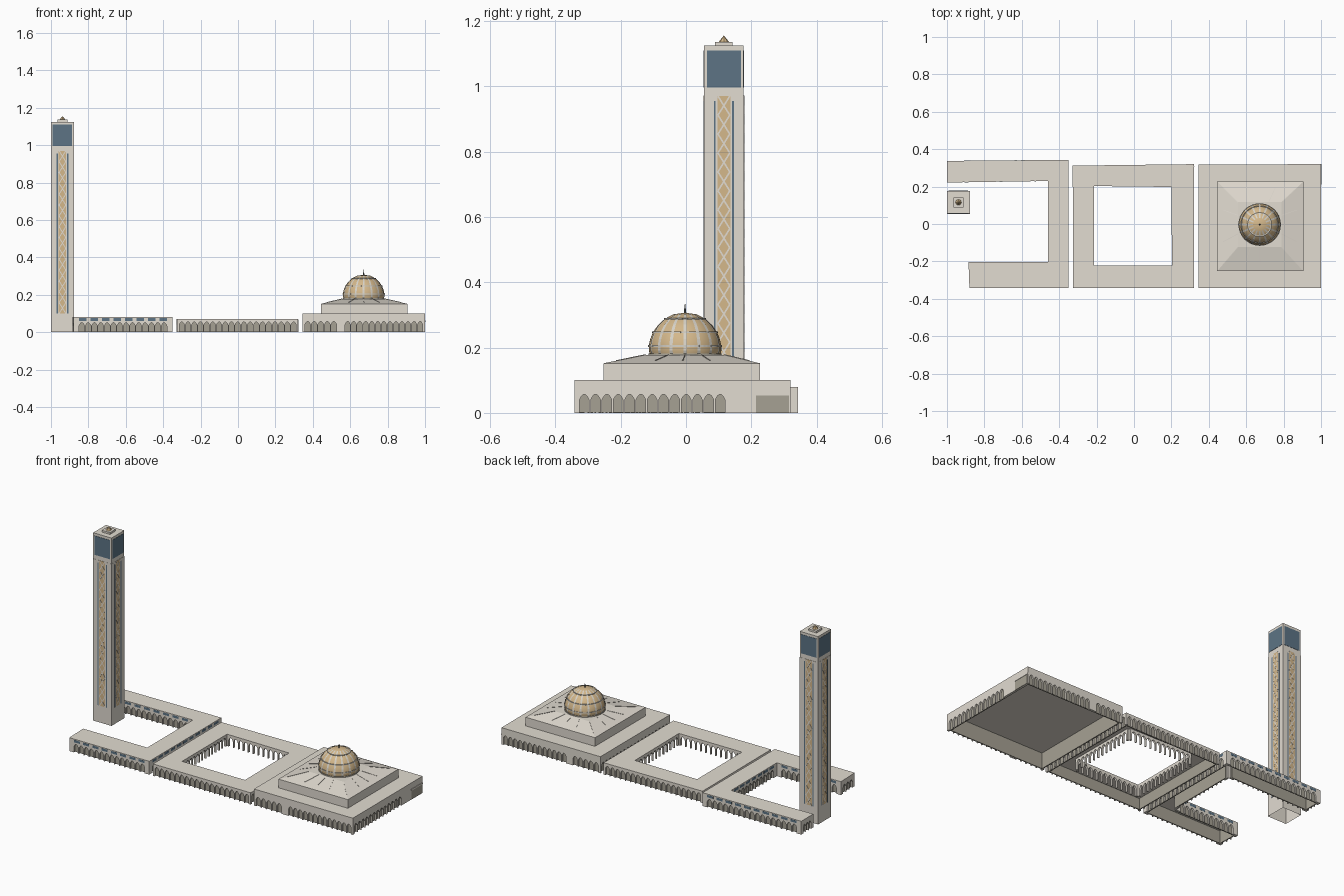
import bpy, bmesh, math
from mathutils import Vector, Matrix

cube = bpy.data.objects.get("Cube")
if cube:
    bpy.data.objects.remove(cube, do_unlink=True)


def material(name, rgb):
    m = bpy.data.materials.new(name)
    m.use_nodes = True
    m.diffuse_color = (*rgb, 1)
    m.node_tree.nodes["Principled BSDF"].inputs["Base Color"].default_value = (*rgb, 1)
    return m


STONE = material("pale stone", (0.76, 0.715, 0.64))
TAUPE = material("shaded taupe", (0.38, 0.355, 0.295))
BLUE = material("blue glass", (0.11, 0.175, 0.235))
GOLD = material("gold panel", (0.66, 0.48, 0.26))
DARK = material("dark metal", (0.13, 0.15, 0.16))
SILVER = material("pale rib", (0.68, 0.65, 0.58))


def finish(bm, name, mat, smooth=False):
    bmesh.ops.recalc_face_normals(bm, faces=bm.faces)
    mesh = bpy.data.meshes.new(name)
    bm.to_mesh(mesh)
    bm.free()
    mesh.materials.append(mat)
    for p in mesh.polygons:
        p.use_smooth = smooth
    ob = bpy.data.objects.new(name, mesh)
    bpy.context.collection.objects.link(ob)


def add_box(bm, lo, hi, frame=Matrix()):
    lo, hi = Vector(lo), Vector(hi)
    size = Matrix.Diagonal((*(hi - lo), 1))
    bmesh.ops.create_cube(bm, size=1, matrix=frame @ Matrix.Translation((lo + hi) / 2) @ size)


def add_bar(bm, a, b, w, frame=Matrix()):
    a, b = Vector(a), Vector(b)
    turn = (b - a).to_track_quat('Z', 'Y').to_matrix().to_4x4()
    size = Matrix.Diagonal((w, w, (b - a).length, 1))
    bmesh.ops.create_cube(bm, size=1, matrix=frame @ Matrix.Translation((a + b) / 2) @ turn @ size)


def add_prism(bm, pts, offset):
    face = bm.faces.new([bm.verts.new(p) for p in pts])
    out = bmesh.ops.extrude_face_region(bm, geom=[face], use_keep_orig=True)
    moved = [v for v in out["geom"] if isinstance(v, bmesh.types.BMVert)]
    bmesh.ops.translate(bm, verts=moved, vec=offset)


def slab(name, loops, z0, z1):
    bm = bmesh.new()
    for loop in loops:
        add_prism(bm, [(x, y, z0) for x, y in loop], (0, 0, z1 - z0))
    finish(bm, name, STONE)


def edge_frame(a, b):
    # local x runs along the edge, local y points into the building
    a, b = Vector((*a, 0)), Vector((*b, 0))
    d = (b - a).normalized()
    m = Matrix(((d.x, -d.y, 0, a.x), (d.y, d.x, 0, a.y), (0, 0, 1, 0), (0, 0, 0, 1)))
    return m, (b - a).length


PITCH = 0.034


def arcade(name, a, b, top, head, blind=True, groups=None, rise=0.017):
    # wall of pointed arches; groups are (start, end, bays), the rest stays solid
    frame, length = edge_frame(a, b)
    groups = groups or [(0.008, length - 0.008, max(1, round(length / PITCH)))]
    bm = bmesh.new()
    u = 0
    for start, end, bays in groups:
        add_box(bm, (u, 0, 0), (start, 0.012, top), frame)
        step = (end - start) / bays
        for i in range(bays):
            l, r = start + i * step, start + (i + 1) * step
            half, mid = step * 0.42, (l + r) / 2
            curve = []
            for k in range(9):
                t = k / 4 - 1
                curve.append((mid - half * t, head - rise * abs(t) ** 2))
            pts = [(l, 0), (l, top), (r, top), (r, 0), (mid + half, 0)]
            pts += curve + [(mid - half, 0)]
            add_prism(bm, [frame @ Vector((x, 0, z)) for x, z in pts],
                      frame.to_3x3() @ Vector((0, 0.012, 0)))
        u = end
    add_box(bm, (u, 0, 0), (length, 0.012, top), frame)
    finish(bm, name, STONE)
    if blind:
        bm = bmesh.new()
        add_box(bm, (0.009, 0.009, 0.001), (length - 0.009, 0.015, top), frame)
        finish(bm, name + "_backing", TAUPE)


def edges(loop):
    return list(zip(loop, loop[1:] + loop[:1]))


# Open forecourt: three hollow galleries in a U
fore = [(-0.88, -0.341), (-0.35, -0.341), (-0.35, 0.343), (-1, 0.337),
        (-1, 0.222), (-0.46, 0.23), (-0.46, -0.203), (-0.885, -0.203)]
slab("forecourt_roof", [fore], 0.076, 0.08)
windows = bmesh.new()
for i, (a, b) in enumerate(edges(fore)):
    frame, length = edge_frame(a, b)
    if length < 0.2:
        arcade(f"forecourt_end_{i}", a, b, 0.076, 0.051, groups=[(0.02, length - 0.02, 3)])
        continue
    arcade(f"forecourt_arcade_{i}", a, b, 0.076, 0.051,
           groups=[(0.028, length - 0.028, round((length - 0.056) / PITCH))])
    count = round((length - 0.04) / 0.06)
    for k in range(count):
        c = 0.02 + (k + 0.5) * (length - 0.04) / count
        add_box(windows, (c - 0.02, -0.0005, 0.061), (c + 0.02, 0.002, 0.075), frame)
finish(windows, "forecourt_windows", BLUE)

# Middle courtyard: closed ring of hollow galleries
outer = [(-0.325, -0.341), (0.322, -0.341), (0.322, 0.32), (-0.328, 0.312)]
inner = [(-0.215, -0.223), (0.203, -0.223), (0.2, 0.198), (-0.215, 0.203)]
ring = [[a, b, d, c] for (a, b), (c, d) in zip(edges(outer), edges(inner))]
slab("courtyard_roof", ring, 0.067, 0.071)
for i, (a, b) in enumerate(edges(outer)):
    arcade(f"courtyard_outer_arcade_{i}", a, b, 0.067, 0.055)
for i, (a, b) in enumerate(edges(inner)):
    arcade(f"courtyard_inner_arcade_{i}", b, a, 0.067, 0.055, blind=False)

# Prayer hall, hollow under a thin roof
hall = [(0.345, -0.341), (1, -0.341), (1, 0.32), (0.345, 0.318)]
slab("hall_roof", [hall], 0.095, 0.1)
hall_groups = [
    [(0.01, 0.185, 5), (0.225, 0.645, 13)],
    [(0.012, 0.463, 13)],
    [(0.01, 0.43, 13), (0.47, 0.645, 5)],
    [(0.01, 0.645, 19)],
]
for i, (a, b) in enumerate(edges(hall)):
    arcade(f"hall_arcade_{i}", a, b, 0.095, 0.057, groups=hall_groups[i])
bm = bmesh.new()
add_box(bm, (0.99, 0.215, 0), (1.001, 0.316, 0.054))
finish(bm, "side_door", TAUPE)
bm = bmesh.new()
add_box(bm, (0.985, 0.212, 0.054), (1.003, 0.32, 0.063))
finish(bm, "side_door_canopy", STONE)

# Upper tier and its sloping roof, a low square frustum with ribs
bm = bmesh.new()
add_box(bm, (0.445, -0.252, 0.1), (0.905, 0.226, 0.15))
finish(bm, "upper_tier", STONE)
CENTRE = Vector((0.672, -0.003, 0))
N = 32
eave, crown = [], []
for i in range(N):
    t = math.tau * i / N
    c, s = math.cos(t), math.sin(t)
    k = 1 / max(abs(c), abs(s))
    eave.append(Vector((0.675 + 0.23 * c * k, -0.013 + 0.239 * s * k, 0.152)))
    crown.append(CENTRE + Vector((0.116 * c * k, 0.12 * s * k, 0.178)))
bm = bmesh.new()
foot = [bm.verts.new((p.x, p.y, 0.149)) for p in eave]
low = [bm.verts.new(p) for p in eave]
high = [bm.verts.new(p) for p in crown]
for i in range(N):
    j = (i + 1) % N
    bm.faces.new((foot[i], foot[j], low[j], low[i]))
    bm.faces.new((low[i], low[j], high[j], high[i]))
bm.faces.new(high)
finish(bm, "sloping_roof", STONE)
bm = bmesh.new()
for i in range(0, N, 2):
    add_bar(bm, crown[i], crown[i].lerp(eave[i], 0.7), 0.003)
finish(bm, "roof_ribs", STONE)

# Dome with ribs and rings
profile = [(0.106, 0.176), (0.111, 0.19), (0.111, 0.205), (0.107, 0.225), (0.098, 0.247),
           (0.083, 0.269), (0.062, 0.288), (0.034, 0.302), (0, 0.307)]


def on_dome(r, z, t):
    return CENTRE + Vector((r * math.cos(t), r * math.sin(t), z))


bm = bmesh.new()
verts = [bm.verts.new(on_dome(r, z, 0)) for r, z in profile]
strip = [bm.edges.new(pair) for pair in zip(verts, verts[1:])]
bmesh.ops.spin(bm, geom=verts + strip, cent=CENTRE, axis=(0, 0, 1), angle=math.tau, steps=48)
bmesh.ops.remove_doubles(bm, verts=bm.verts, dist=0.0001)
finish(bm, "dome", GOLD, smooth=True)

# Ribs are flat bands laid just over the dome, narrowing to the top
bm = bmesh.new()
for i in range(16):
    t = math.tau * i / 16
    side = Vector((-math.sin(t), math.cos(t), 0))
    rows = []
    for r, z in profile[:-1]:
        p, w = on_dome(r + 0.0015, z + 0.001, t), 0.0025 + 0.025 * r
        rows.append([bm.verts.new(p - side * w), bm.verts.new(p + side * w)])
    for (a, b), (c, d) in zip(rows, rows[1:]):
        bm.faces.new((a, b, d, c))
finish(bm, "dome_ribs", SILVER)
bm = bmesh.new()
for r, z in profile[2:7:2]:
    for i in range(48):
        add_bar(bm, on_dome(r, z, math.tau * i / 48), on_dome(r, z, math.tau * (i + 1) / 48), 0.005)
finish(bm, "dome_rings", SILVER)
bm = bmesh.new()
bmesh.ops.create_cone(bm, cap_ends=True, segments=48, radius1=0.113, radius2=0.111, depth=0.006,
                      matrix=Matrix.Translation(CENTRE + Vector((0, 0, 0.179))))
finish(bm, "dome_base", TAUPE)
bm = bmesh.new()
bmesh.ops.create_cone(bm, cap_ends=True, segments=8, radius1=0.004, radius2=0.0005, depth=0.03,
                      matrix=Matrix.Translation(CENTRE + Vector((0, 0, 0.32))))
finish(bm, "finial", DARK)

# Tower, open underneath
HALF = 0.0615
TOWER = Matrix.Translation((-0.9385, 0.116, 0))
bm = bmesh.new()
add_box(bm, (-HALF, -HALF, 0), (HALF, HALF, 0.97), TOWER)
add_box(bm, (-0.0605, -0.0605, 0.97), (0.0605, 0.0605, 1.125), TOWER)
add_box(bm, (-0.027, -0.027, 1.125), (0.027, 0.027, 1.136), TOWER)
base = [f for f in bm.faces if f.calc_center_median().z < 0.001]
bmesh.ops.delete(bm, geom=base, context='FACES')
finish(bm, "tower", STONE)
bm = bmesh.new()
bmesh.ops.create_cone(bm, cap_ends=True, segments=8, radius1=0.016, radius2=0, depth=0.02,
                      matrix=TOWER @ Matrix.Translation((0, 0, 1.146)))
finish(bm, "tower_cap", GOLD)

# Tower side decoration, repeated on four sides
glass, band, strips, lattice = (bmesh.new() for _ in range(4))
CELLS = 15
CELL = 0.87 / CELLS
SKIN = -HALF - 0.0005
for k in range(4):
    side = TOWER @ Matrix.Rotation(k * math.pi / 2, 4, 'Z')
    add_box(glass, (-0.052, SKIN, 0.996), (0.052, -0.055, 1.11), side)
    add_box(band, (-0.02, SKIN, 0.1), (0.02, -0.055, 0.97), side)
    for s in (-1, 1):
        add_box(strips, (s * 0.028 - 0.003, SKIN, 0.1), (s * 0.028 + 0.003, -0.055, 0.955), side)
        for i in range(CELLS):
            z = 0.1 + i * CELL
            add_bar(lattice, (-s * 0.018, -0.06, z), (s * 0.018, -0.06, z + CELL), 0.005, side)
finish(glass, "tower_glass", BLUE)
finish(band, "tower_gold_band", GOLD)
finish(strips, "tower_blue_strips", BLUE)
finish(lattice, "tower_lattice", STONE)
